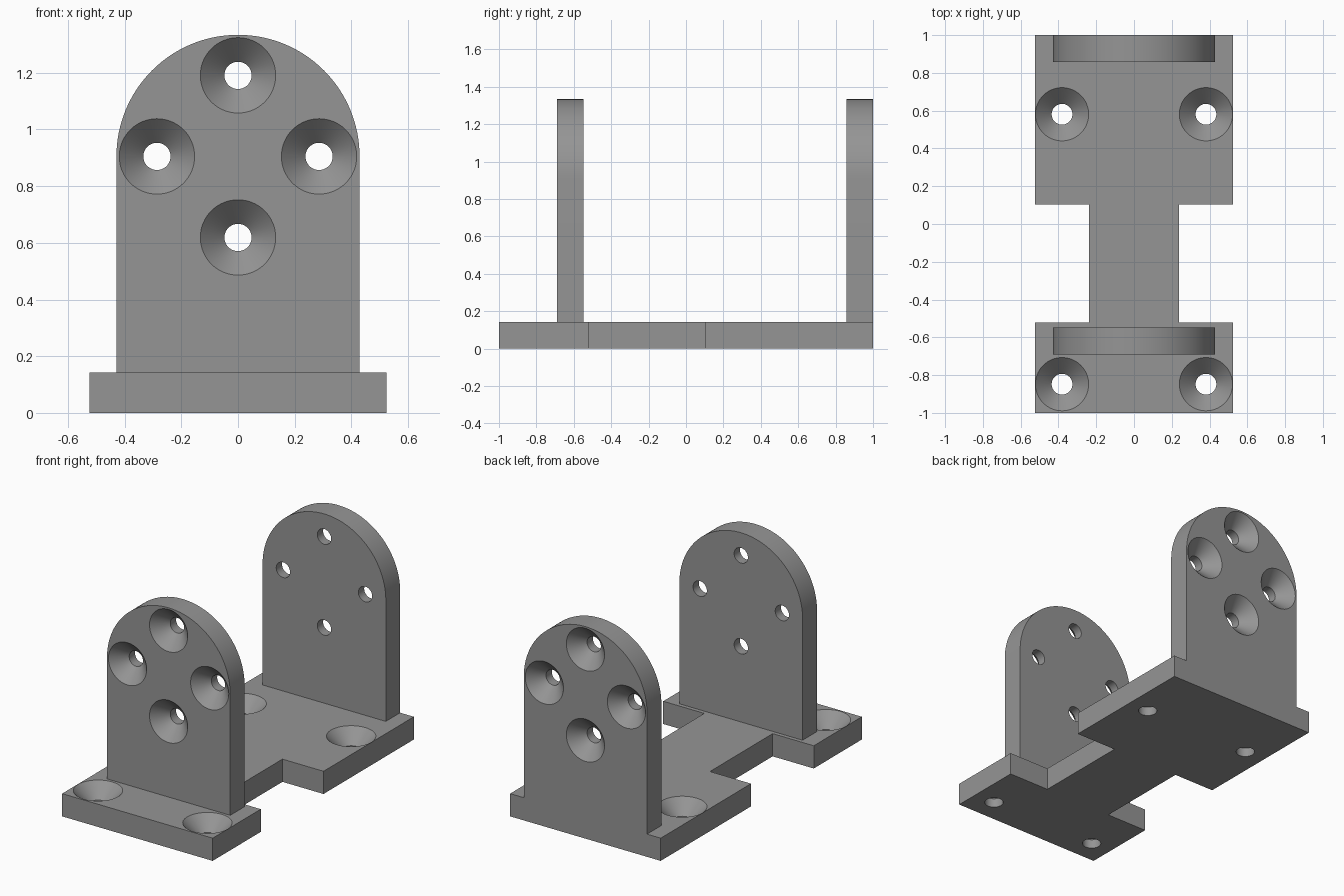
import bpy, bmesh, math
from mathutils import Matrix

if "Cube" in bpy.data.objects:
    bpy.data.objects.remove(bpy.data.objects["Cube"])

T = 0.143                     # sheet thickness
SEG = 64

steel = bpy.data.materials.new("grey metal")
steel.diffuse_color = (0.3, 0.3, 0.3, 1)
steel.use_nodes = True
steel.node_tree.nodes["Principled BSDF"].inputs["Base Color"].default_value = steel.diffuse_color


def make_object(name, bm):
    bmesh.ops.recalc_face_normals(bm, faces=bm.faces)
    mesh = bpy.data.meshes.new(name)
    bm.to_mesh(mesh)
    bm.free()
    mesh.materials.append(steel)
    obj = bpy.data.objects.new(name, mesh)
    bpy.context.collection.objects.link(obj)
    return obj


def extrude_outline(name, points, direction):
    """Close an outline into a face and extrude it into a solid."""
    bm = bmesh.new()
    face = bm.faces.new([bm.verts.new(p) for p in points])
    out = bmesh.ops.extrude_face_region(bm, geom=[face])
    verts = [g for g in out["geom"] if isinstance(g, bmesh.types.BMVert)]
    bmesh.ops.translate(bm, verts=verts, vec=direction)
    return make_object(name, bm)


def countersinks(name, centres, r_hole, r_top, rotation):
    """Screw hole cutters: straight shaft below, 90 degree cone at the surface."""
    bm = bmesh.new()
    cone = r_top - r_hole
    e = 0.02                  # overshoot past both surfaces
    profile = [(r_hole, -T - e), (r_hole, -cone), (r_top + e, e)]
    for c in centres:
        place = Matrix.Translation(c) @ rotation
        rings = [[bm.verts.new(place @ Matrix.Rotation(math.tau * i / SEG, 4, 'Z')
                               @ Matrix.Translation((r, 0, z)).to_translation())
                  for i in range(SEG)] for r, z in profile]
        for a, b in zip(rings, rings[1:]):
            for i in range(SEG):
                j = (i + 1) % SEG
                bm.faces.new((a[i], a[j], b[j], b[i]))
        bm.faces.new(rings[0][::-1])
        bm.faces.new(rings[-1])
    cutter = make_object(name, bm)
    cutter.hide_render = True
    return cutter


def boolean(target, other, operation):
    mod = target.modifiers.new(operation.lower(), 'BOOLEAN')
    mod.object, mod.operation, mod.solver = other, operation, 'EXACT'
    bpy.context.view_layer.objects.active = target
    bpy.ops.object.modifier_apply(modifier=mod.name)
    bpy.data.objects.remove(other)


# Base plate with a narrow waist
half = [(0.524, -1), (0.524, -0.522), (0.238, -0.522),
        (0.238, 0.102), (0.524, 0.102), (0.524, 1)]
outline = half + [(-x, y) for x, y in reversed(half)]
bracket = extrude_outline("mounting_bracket", [(x, y, 0) for x, y in outline], (0, 0, T))
boolean(bracket, countersinks("base_screw_holes",
        [(x, y, T) for x in (-0.381, 0.381) for y in (-0.848, 0.581)],
        0.055, 0.141, Matrix()), 'DIFFERENCE')

# Upright plates with round tops; countersinks face outwards
R, ZC, PITCH = 0.429, 0.905, 0.286
arch = [(R * math.cos(math.pi * i / SEG), ZC + R * math.sin(math.pi * i / SEG))
        for i in range(SEG + 1)]
arch = [(R, T)] + arch + [(-R, T)]
hole_xz = [(0, ZC + PITCH), (0, ZC - PITCH), (PITCH, ZC), (-PITCH, ZC)]
for name, y_out, side in (("front_upright", -0.69, -1), ("back_upright", 1.0, 1)):
    upright = extrude_outline(name, [(x, y_out, z) for x, z in arch], (0, -side * T, 0))
    boolean(upright, countersinks(name + "_holes", [(x, y_out, z) for x, z in hole_xz],
            0.048, 0.133, Matrix.Rotation(-side * math.pi / 2, 4, 'X')), 'DIFFERENCE')
    boolean(bracket, upright, 'UNION')

# Smooth arches and holes, crisp edges
bpy.ops.object.select_all(action='DESELECT')
bracket.select_set(True)
bpy.context.view_layer.objects.active = bracket
bpy.ops.object.shade_smooth_by_angle(angle=math.radians(30))
